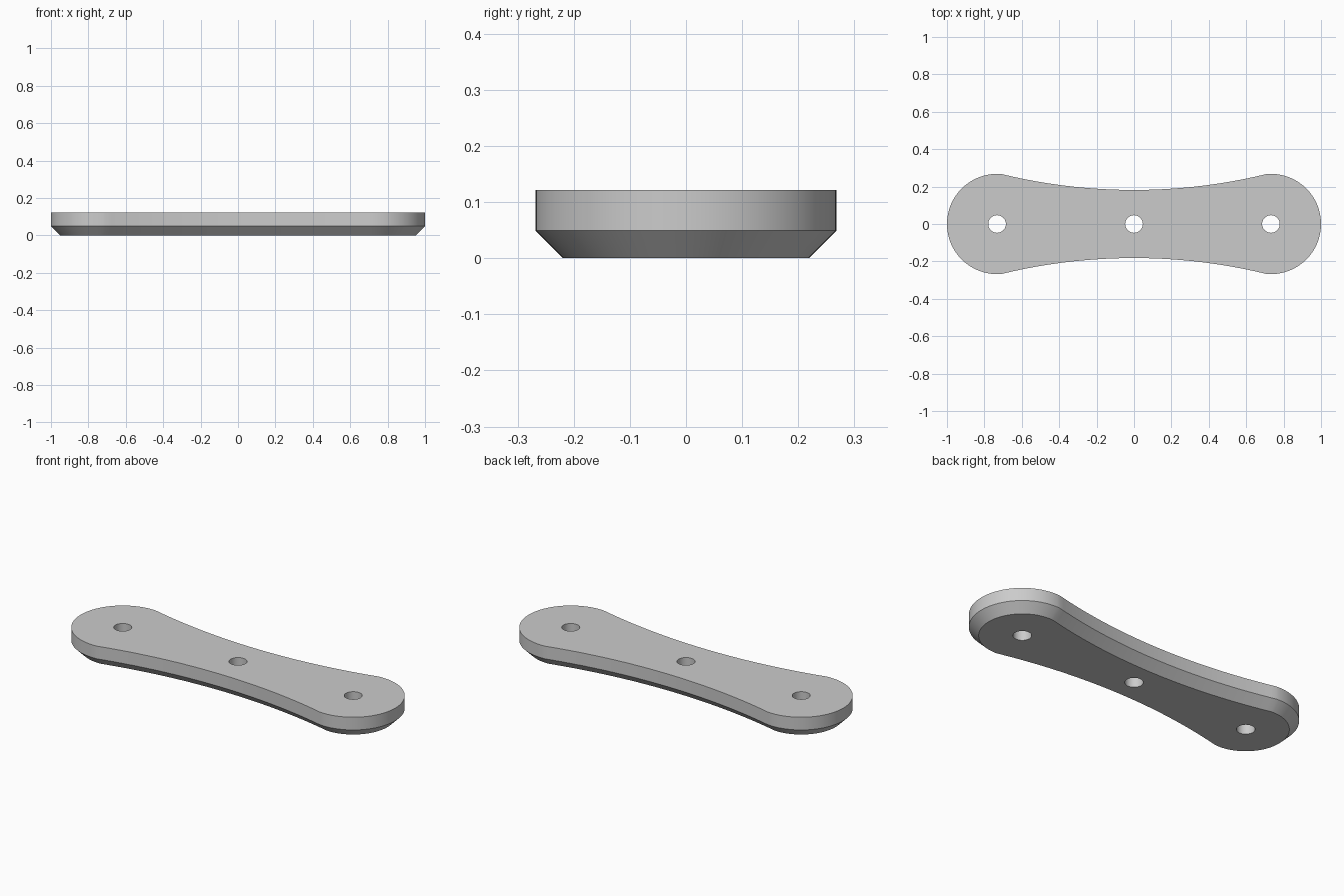
import bpy, bmesh, math
from mathutils import Vector

cube = bpy.data.objects.get("Cube")
if cube:
    bpy.data.objects.remove(cube, do_unlink=True)

HEIGHT, CHAMFER = 0.122, 0.049
END_X, END_R = 0.732, 0.268        # round ends
WAIST, WAIST_R = 0.182, 2.99       # concave flanks
HOLE_R = 0.047
STEPS = 24

grey = bpy.data.materials.new("grey")
grey.use_nodes = True
grey.diffuse_color = (0.6, 0.6, 0.6, 1)
grey.node_tree.nodes["Principled BSDF"].inputs["Base Color"].default_value = (0.6, 0.6, 0.6, 1)


def outline(inset):
    """Dogbone outline, offset inwards by inset, counter-clockwise."""
    r, R = END_R - inset, WAIST_R + inset
    centre = Vector((END_X, 0))
    arc_centre = Vector((0, WAIST + WAIST_R))
    to_arc = arc_centre - centre
    d = to_arc.length
    # corner where the round end meets the concave flank
    spread = math.acos((r * r + d * d - R * R) / (2 * r * d))
    end = math.atan2(to_arc.y, to_arc.x) - spread
    corner = centre + r * Vector((math.cos(end), math.sin(end)))
    sweep = math.asin(corner.x / R)
    pts = []
    for i in range(2 * STEPS + 1):
        a = end * (i / STEPS - 1)
        pts.append((END_X + r * math.cos(a), r * math.sin(a)))
    for i in range(1, 2 * STEPS):
        a = sweep * (1 - i / STEPS)
        pts.append((R * math.sin(a), arc_centre.y - R * math.cos(a)))
    # the other half is the same turned half way round
    return pts + [(-x, -y) for x, y in pts]


def add_object(name, bm):
    bmesh.ops.recalc_face_normals(bm, faces=bm.faces)
    mesh = bpy.data.meshes.new(name)
    bm.to_mesh(mesh)
    bm.free()
    mesh.materials.append(grey)
    obj = bpy.data.objects.new(name, mesh)
    bpy.context.collection.objects.link(obj)
    return obj


# Plate: chamfered underside, straight wall, flat top
bm = bmesh.new()
rings = [[bm.verts.new((x, y, z)) for x, y in outline(inset)]
         for z, inset in ((0, CHAMFER), (CHAMFER, 0), (HEIGHT, 0))]
for low, high in zip(rings, rings[1:]):
    for i in range(len(low)):
        bm.faces.new((low[i - 1], low[i], high[i], high[i - 1]))
bm.faces.new(rings[0][::-1])
bm.faces.new(rings[-1])
plate = add_object("plate", bm)

# Three through holes
bm = bmesh.new()
for x in (-END_X, 0, END_X):
    made = bmesh.ops.create_cone(bm, cap_ends=True, segments=40, radius1=HOLE_R,
                                 radius2=HOLE_R, depth=1)
    bmesh.ops.translate(bm, verts=made["verts"], vec=(x, 0, 0))
cutter = add_object("hole_cutter", bm)
cutter.hide_render = True

cut = plate.modifiers.new("holes", "BOOLEAN")
cut.operation = "DIFFERENCE"
cut.solver = "EXACT"
cut.object = cutter

bpy.ops.object.select_all(action="DESELECT")
plate.select_set(True)
bpy.context.view_layer.objects.active = plate
bpy.ops.object.modifier_apply(modifier=cut.name)
bpy.data.objects.remove(cutter, do_unlink=True)
bpy.ops.object.shade_smooth_by_angle(angle=math.radians(30))
